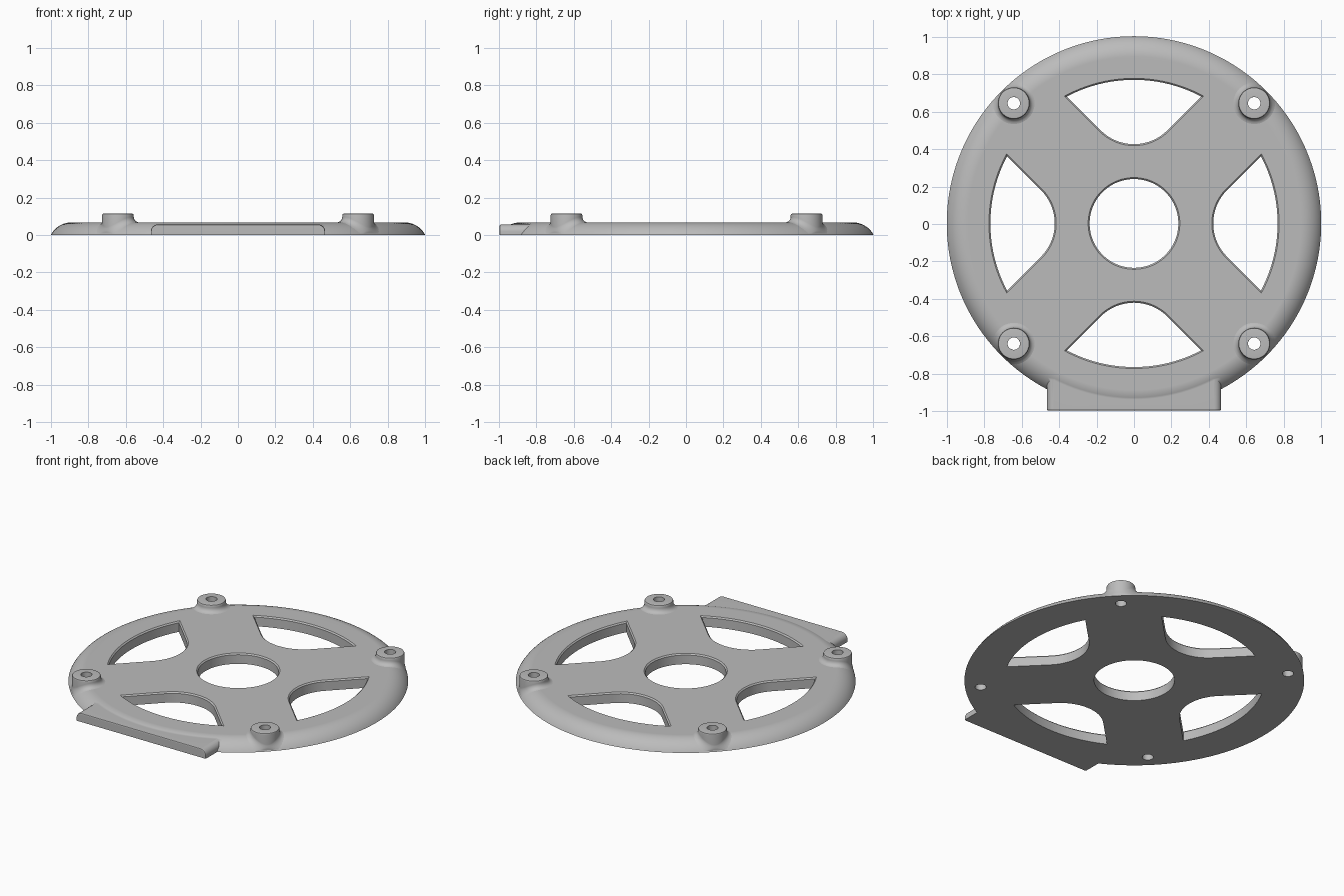
import bpy
from math import sin, cos, pi, sqrt, hypot, atan2

cube = bpy.data.objects.get("Cube")
if cube:
    bpy.data.objects.remove(cube, do_unlink=True)

CY = 0.003            # disc centre in y
TOP = 0.067           # plate thickness
ARC_R, ARC_DROP = 0.89, 0.0568   # centre of the rounded rim section
ARC = TOP + ARC_DROP
CHAMFER = 0.008

grey = bpy.data.materials.new("plain_grey")
grey.use_nodes = True
grey.diffuse_color = (0.5, 0.5, 0.5, 1)
grey.node_tree.nodes["Principled BSDF"].inputs["Base Color"].default_value = (0.5, 0.5, 0.5, 1)


def loft(name, rings, caps=True):
    """Skin a list of equally long closed rings."""
    n = len(rings[0])
    faces = []
    for k in range(len(rings) - 1):
        for i in range(n):
            j = (i + 1) % n
            faces.append((k * n + i, k * n + j, (k + 1) * n + j, (k + 1) * n + i))
    if caps:
        faces.append(tuple(reversed(range(n))))
        faces.append(tuple(range((len(rings) - 1) * n, len(rings) * n)))
    mesh = bpy.data.meshes.new(name)
    mesh.from_pydata([p for ring in rings for p in ring], [], faces)
    mesh.materials.append(grey)
    obj = bpy.data.objects.new(name, mesh)
    bpy.context.collection.objects.link(obj)
    return obj


def circle(r, z, n=64, x=0, y=CY):
    return [(x + r * cos(2 * pi * i / n), y + r * sin(2 * pi * i / n), z) for i in range(n)]


def activate(obj):
    bpy.ops.object.select_all(action='DESELECT')
    obj.select_set(True)
    bpy.context.view_layer.objects.active = obj


def combine(target, tool, operation):
    mod = target.modifiers.new("combine", 'BOOLEAN')
    mod.operation, mod.solver, mod.object = operation, 'EXACT', tool
    activate(target)
    bpy.ops.object.modifier_apply(modifier=mod.name)
    bpy.data.objects.remove(tool, do_unlink=True)


def smooth(obj):
    activate(obj)
    bpy.ops.object.shade_smooth_by_angle(angle=0.5)
    mod = obj.modifiers.new("even_shading", 'WEIGHTED_NORMAL')
    mod.keep_sharp = True


def surface(r):
    """Height of the plate at a radius."""
    if r <= ARC_R:
        return TOP
    return max(0.0, sqrt(max(0.0, ARC ** 2 - (r - ARC_R) ** 2)) - ARC_DROP)


# Round plate with a domed rim
sweep = atan2(1 - ARC_R, ARC_DROP)
rim = [(ARC_R + ARC * sin(sweep * (1 - i / 10)), ARC * cos(sweep * (1 - i / 10)) - ARC_DROP)
       for i in range(11)]
plate = loft("plate", [circle(r, max(z, 0), 160) for r, z in rim])

# Straight front tab with rounded shoulders and a softened front edge
def tab_section(y, inset):
    half, high, rad = 0.466 - inset, 0.056 - inset, 0.038
    right = [(half, 0)] + [(half - rad + rad * cos(a * pi / 12), high - rad + rad * sin(a * pi / 12))
                           for a in range(7)]
    return [(x, y, z) for x, z in right] + [(-x, y, z) for x, z in reversed(right)]


tab = loft("front_tab", [tab_section(-0.78, 0), tab_section(-0.988, 0),
                         tab_section(-0.994, 0.002), tab_section(-0.997, 0.007)])
activate(tab)
bpy.ops.object.mode_set(mode='EDIT')
bpy.ops.mesh.select_all(action='SELECT')
bpy.ops.mesh.normals_make_consistent(inside=False)
bpy.ops.object.mode_set(mode='OBJECT')
combine(plate, tab, 'UNION')


# Fan-shaped opening outline, grown by d
def fan(d):
    outer, nose, mid = 0.767 + d, 0.2516 + d, 0.675
    apex = mid - nose * sqrt(2)
    corner = (-apex + sqrt(2 * outer ** 2 - apex ** 2)) / 2
    a0 = atan2(corner + apex, corner)
    pts = [(outer * cos(a0 + (pi - 2 * a0) * i / 24), outer * sin(a0 + (pi - 2 * a0) * i / 24))
           for i in range(25)]
    pts += [(nose * cos(a), mid + nose * sin(a))
            for a in (pi * 1.25 + pi / 2 * i / 16 for i in range(17))]
    return pts


def fan_ring(d, z, turn):
    c, s = cos(turn), sin(turn)
    return [(x * c - y * s, CY + x * s + y * c, z) for x, y in fan(d)]


# Cutter levels: straight wall, then a chamfer that widens through the top face
levels = [(0, -0.05), (0, TOP - CHAMFER), (CHAMFER * 2, TOP + CHAMFER)]
for k in range(4):
    combine(plate, loft("fan_cutter", [fan_ring(d, z, k * pi / 2) for d, z in levels]), 'DIFFERENCE')
combine(plate, loft("centre_cutter", [circle(0.237 + d, z, 96) for d, z in levels]), 'DIFFERENCE')

# Four screw bosses whose flared feet follow the rim
POST, BORE, WALL, FOOT = 0.642, 0.033, 0.085, 0.03
for name, sx, sy in (("back_left", 1, 1), ("back_right", -1, 1),
                     ("front_right", -1, -1), ("front_left", 1, -1)):
    bx, by = sx * POST, CY + sy * POST
    combine(plate, loft("bore_cutter", [circle(BORE, z, 32, bx, by) for z in (-0.05, 0.2)]), 'DIFFERENCE')
    rings = []
    for i in range(7):
        t = pi / 2 * (1 - i / 6)
        ring = []
        for x, y, _ in circle(1, 0, 48, 0, 0):
            reach = FOOT * (1 - cos(t))
            px, py = bx + x * (WALL + reach), by + y * (WALL + reach)
            r = hypot(px, py - CY)
            # keep the foot inside the plate edge
            if r > 0.996:
                px, py = px * 0.996 / r, CY + (py - CY) * 0.996 / r
                r = 0.996
            ring.append((px, py, surface(r) + FOOT * (1 - sin(t)) - (0.001 if i == 0 else 0)))
        rings.append(ring)
    rings += [circle(r, z, 48, bx, by) for r, z in
              ((WALL, 0.106), (WALL - 0.003, 0.112), (WALL - 0.009, 0.115),
               (BORE, 0.115), (BORE, 0.05))]
    smooth(loft(name + "_boss", rings, caps=False))

smooth(plate)
